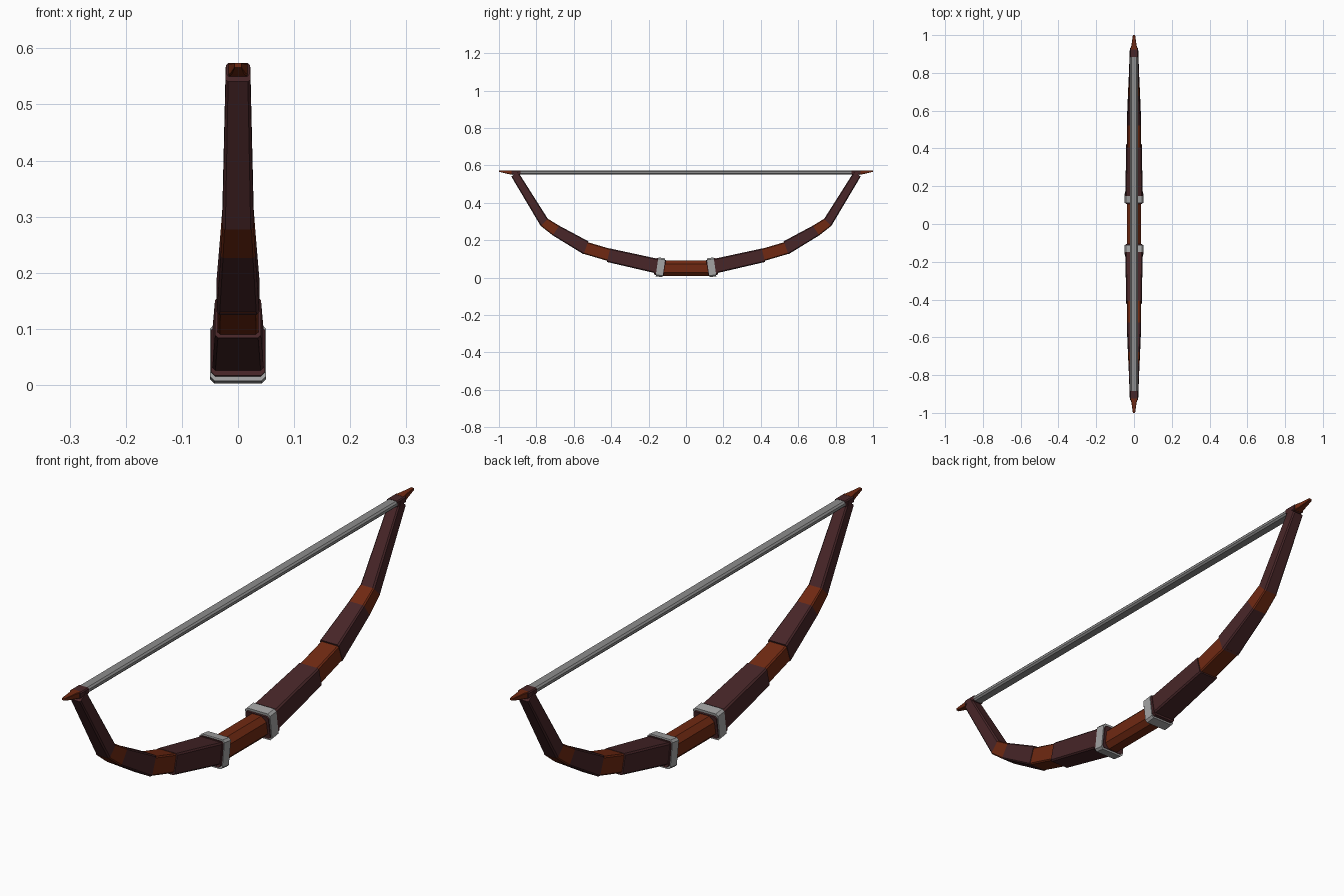
import bpy, bmesh
from math import radians, sin, cos

cube = bpy.data.objects.get("Cube")
if cube:
    bpy.data.objects.remove(cube)


def material(name, colour):
    m = bpy.data.materials.new(name)
    m.use_nodes = True
    m.diffuse_color = (*colour, 1)
    m.node_tree.nodes["Principled BSDF"].inputs["Base Color"].default_value = (*colour, 1)
    return m


dark = material("dark wood", (0.064, 0.019, 0.021))
brown = material("red brown leather", (0.16, 0.022, 0.006))
steel = material("light steel", (0.37, 0.37, 0.37))
cord = material("grey cord", (0.27, 0.27, 0.27))


def loft(name, mat, stations, chamfer=0.15, mirror=True):
    """Chamfered rectangles (y, z, half width, half thickness, tilt) joined along the bow."""
    bm = bmesh.new()
    rings = []
    for y, z, w, t, tilt in stations:
        a = radians(tilt)
        c = chamfer * min(w, t) * 2
        outline = [(w, c - t), (w, t - c), (w - c, t), (c - w, t),
                   (-w, t - c), (-w, c - t), (c - w, -t), (w - c, -t)]
        rings.append([bm.verts.new((x, y - h * sin(a), z + h * cos(a))) for x, h in outline])
    for r, s in zip(rings, rings[1:]):
        for i in range(len(r)):
            j = (i + 1) % len(r)
            bm.faces.new((r[i], r[j], s[j], s[i]))
    bm.faces.new(rings[0])
    bm.faces.new(rings[-1])
    bmesh.ops.recalc_face_normals(bm, faces=bm.faces)
    mesh = bpy.data.meshes.new(name)
    bm.to_mesh(mesh)
    bm.free()
    mesh.materials.append(mat)
    ob = bpy.data.objects.new(name, mesh)
    bpy.context.collection.objects.link(ob)
    if mirror:
        mod = ob.modifiers.new("other half", 'MIRROR')
        mod.use_axis = (False, True, False)
        mod.use_mirror_merge = False
    return ob


# Grip and string span the middle
loft("grip", brown, [(-0.12, 0.05, 0.037, 0.041, 0), (0.12, 0.05, 0.037, 0.041, 0)], 0.25, False)
loft("string", cord, [(-0.89, 0.562, 0.02, 0.0105, 0), (0.89, 0.562, 0.02, 0.0105, 0)], 0.28, False)

# Collar and metal band at each end of the grip
loft("collar", dark, [(0.114, 0.051, 0.046, 0.043, 10), (0.164, 0.061, 0.048, 0.045, 10)], 0.08)
loft("metal_band", steel, [(0.118, 0.053, 0.05, 0.051, 8), (0.155, 0.058, 0.05, 0.051, 8)], 0.08)

# Limb, from the grip outward
loft("lower_limb", dark, [(0.155, 0.062, 0.046, 0.039, 12), (0.414, 0.12, 0.041, 0.037, 14)], 0.07)
loft("lower_wrap", brown, [(0.405, 0.12, 0.037, 0.033, 15), (0.545, 0.161, 0.036, 0.033, 18)], 0.07)
loft("middle_limb", dark, [(0.535, 0.16, 0.038, 0.037, 20), (0.695, 0.252, 0.031, 0.031, 34)], 0.07)
loft("upper_wrap", brown, [(0.695, 0.252, 0.031, 0.031, 34), (0.758, 0.296, 0.028, 0.027, 45)], 0.07)
loft("upper_limb", dark, [(0.758, 0.296, 0.028, 0.027, 45), (0.917, 0.555, 0.022, 0.022, 50)], 0.1)

# String holder and pointed tip
loft("string_holder", dark, [(0.885, 0.562, 0.021, 0.0115, 0), (0.932, 0.562, 0.021, 0.0115, 0)], 0.15)
loft("tip", brown, [(0.925, 0.562, 0.019, 0.012, 0), (0.95, 0.564, 0.013, 0.01, 0),
                    (1.0, 0.57, 0.006, 0.004, 0)], 0.1)
